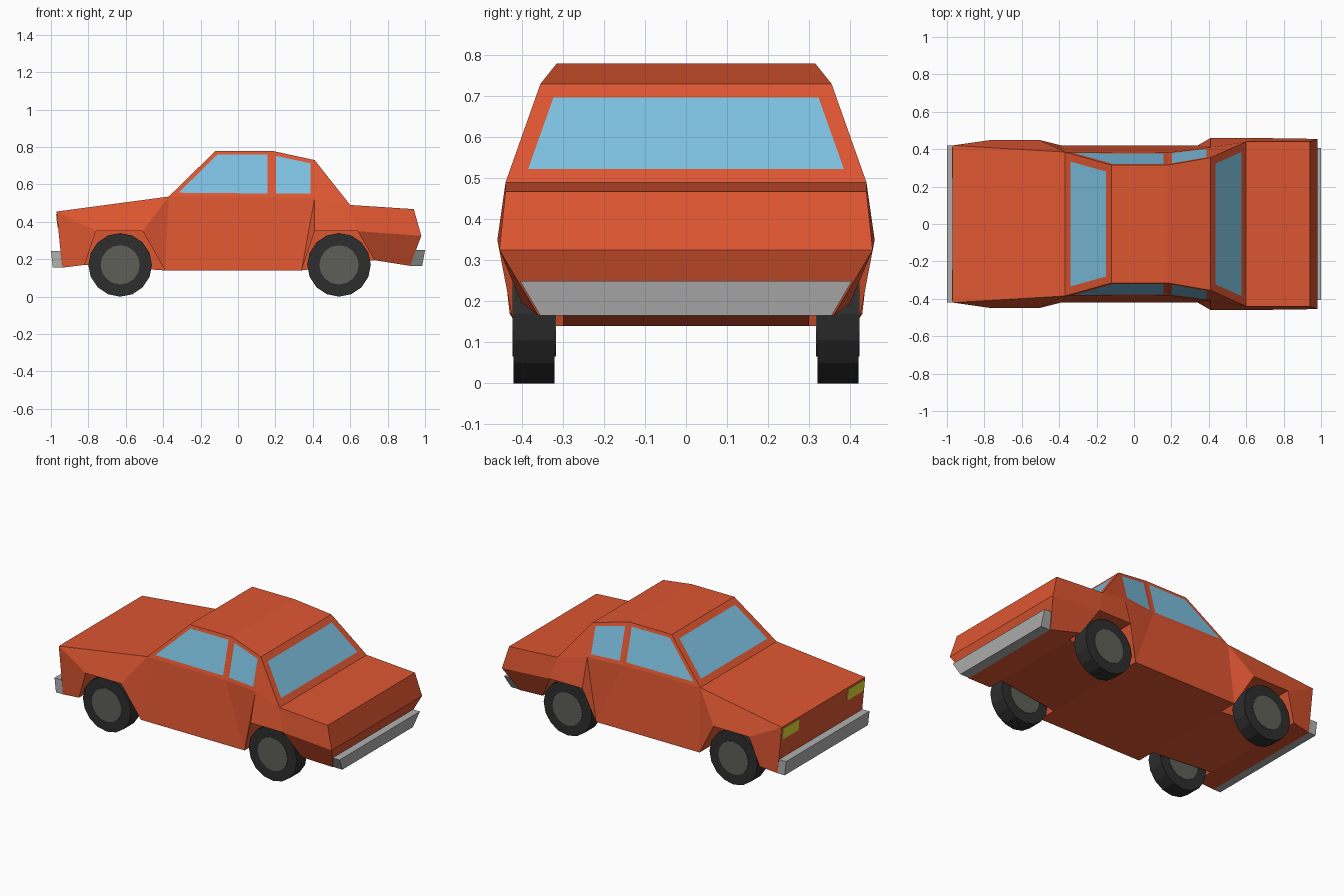
import bpy, bmesh, math
from mathutils import Matrix

if "Cube" in bpy.data.objects:
    bpy.data.objects.remove(bpy.data.objects["Cube"])


def mat(name, r, g, b):
    m = bpy.data.materials.new(name)
    m.diffuse_color = (r, g, b, 1)
    m.use_nodes = True
    m.node_tree.nodes["Principled BSDF"].inputs["Base Color"].default_value = m.diffuse_color
    return m


PAINT = mat("orange paint", 0.73, 0.093, 0.031)
GLASS = mat("blue glass", 0.205, 0.527, 0.745)
RUBBER = mat("black rubber", 0.027, 0.027, 0.027)
HUB = mat("hub grey", 0.114, 0.114, 0.098)
METAL = mat("bumper grey", 0.44, 0.44, 0.44)
LAMP = mat("lamp yellow", 0.81, 0.73, 0.04)


def finish(name, bm, *mats):
    me = bpy.data.meshes.new(name)
    bm.to_mesh(me)
    bm.free()
    for m in mats:
        me.materials.append(m)
    ob = bpy.data.objects.new(name, me)
    bpy.context.collection.objects.link(ob)
    return ob


def hull(name, pts, m):
    bm = bmesh.new()
    for p in pts:
        bm.verts.new(p)
    bmesh.ops.convex_hull(bm, input=bm.verts[:])
    bmesh.ops.recalc_face_normals(bm, faces=bm.faces[:])
    return finish(name, bm, m)


# Body: side outline (x, half width, z) from nose over roof and back underneath
OUT = [(-.97, .42, .455), (-.37, .385, .535), (-.12, .315, .78), (.18, .315, .78),
       (.41, .355, .73), (.60, .44, .49), (.94, .44, .468), (.98, .455, .325),
       (.92, .36, .165), (.73, .40, .195), (.64, .46, .35), (.41, .46, .35),
       (.34, .42, .14), (-.39, .42, .14), (-.51, .45, .35), (-.76, .45, .35),
       (-.82, .43, .17), (-.94, .42, .155)]
BELT = [(.18, .382, .53), (.41, .41, .53)]
PANELS = [(0, 1, 14, 15), (0, 15, 16, 17), (1, 13, 14), (1, 18, 12, 13), (18, 19, 12),
          (19, 11, 12), (4, 5, 19), (19, 5, 10, 11), (5, 6, 7, 10), (7, 8, 9, 10)]
SIDE_GLASS = [(1, 2, 3, 18), (3, 4, 19, 18)]
ARCHES = [range(9, 13), range(13, 17)]
WELL = 0.30

bm = bmesh.new()
outer, inner = {}, {}
for s in (-1, 1):
    outer[s] = [bm.verts.new((x, s * y, z)) for x, y, z in OUT + BELT]
    inner[s] = {i: bm.verts.new((OUT[i][0], s * WELL, OUT[i][2])) for a in ARCHES for i in a}

side_glass, end_glass, arch_edges = [], [], set()
for s in (-1, 1):
    for f in PANELS:
        bm.faces.new([outer[s][i] for i in f])
    for f in SIDE_GLASS:
        side_glass.append(bm.faces.new([outer[s][i] for i in f]))
    # wheel wells
    for a in ARCHES:
        bm.faces.new([inner[s][i] for i in a])
        for i in a[:-1]:
            arch_edges.add(i)
            bm.faces.new([outer[s][i], outer[s][i + 1], inner[s][i + 1], inner[s][i]])


def row(i):
    mid = [inner[-1][i], inner[1][i]] if i in inner[1] and i in (9, 12, 13, 16) else []
    return [outer[-1][i]] + mid + [outer[1][i]]


# panels across the car
n = len(OUT)
for i in range(n):
    if i in arch_edges:
        continue
    f = bm.faces.new(row(i) + row((i + 1) % n)[::-1])
    if i in (1, 4):
        end_glass.append(f)
for a in ARCHES:
    i, j = a[0], a[-1]
    bm.faces.new([inner[-1][i], inner[1][i], inner[1][j], inner[-1][j]])
bmesh.ops.recalc_face_normals(bm, faces=bm.faces[:])

# windows as inset faces
for faces, t in ((side_glass, .022), (end_glass, .042)):
    bmesh.ops.inset_individual(bm, faces=faces, thickness=t, use_even_offset=True)
    for f in faces:
        f.material_index = 1
finish("car_body", bm, PAINT, GLASS)

# Bumpers
FRONT = [(-1, .42, .245), (-.99, .42, .155), (-.94, .42, .155), (-.95, .42, .245)]
REAR = [(1, .405, .25), (.985, .355, .165), (.92, .355, .165), (.94, .405, .25)]
for name, prof in (("front_bumper", FRONT), ("rear_bumper", REAR)):
    hull(name, [(x, s * y, z) for x, y, z in prof for s in (-1, 1)], METAL)

# Headlights: thin plates on the sloping nose
for side, s in (("right", -1), ("left", 1)):
    hull("headlight_" + side,
         [(-.97 + .1 * (.455 - z) + d, s * y, z)
          for z in (.37, .442) for y in (.245, .41) for d in (-.004, .003)], LAMP)


# Wheels
def cyl(name, r, w, x, y, m):
    bm = bmesh.new()
    bmesh.ops.create_cone(bm, cap_ends=True, segments=16, radius1=r, radius2=r, depth=w,
                          matrix=Matrix.Rotation(math.pi / 2, 4, 'X'))
    bmesh.ops.translate(bm, verts=bm.verts[:], vec=(x, y, .17))
    finish(name, bm, m)


for end, x in (("front", -.63), ("rear", .54)):
    for side, s in (("right", -1), ("left", 1)):
        cyl(f"{end}_{side}_tyre", .17, .10, x, s * .37, RUBBER)
        cyl(f"{end}_{side}_hub", .105, .106, x, s * .37, HUB)
